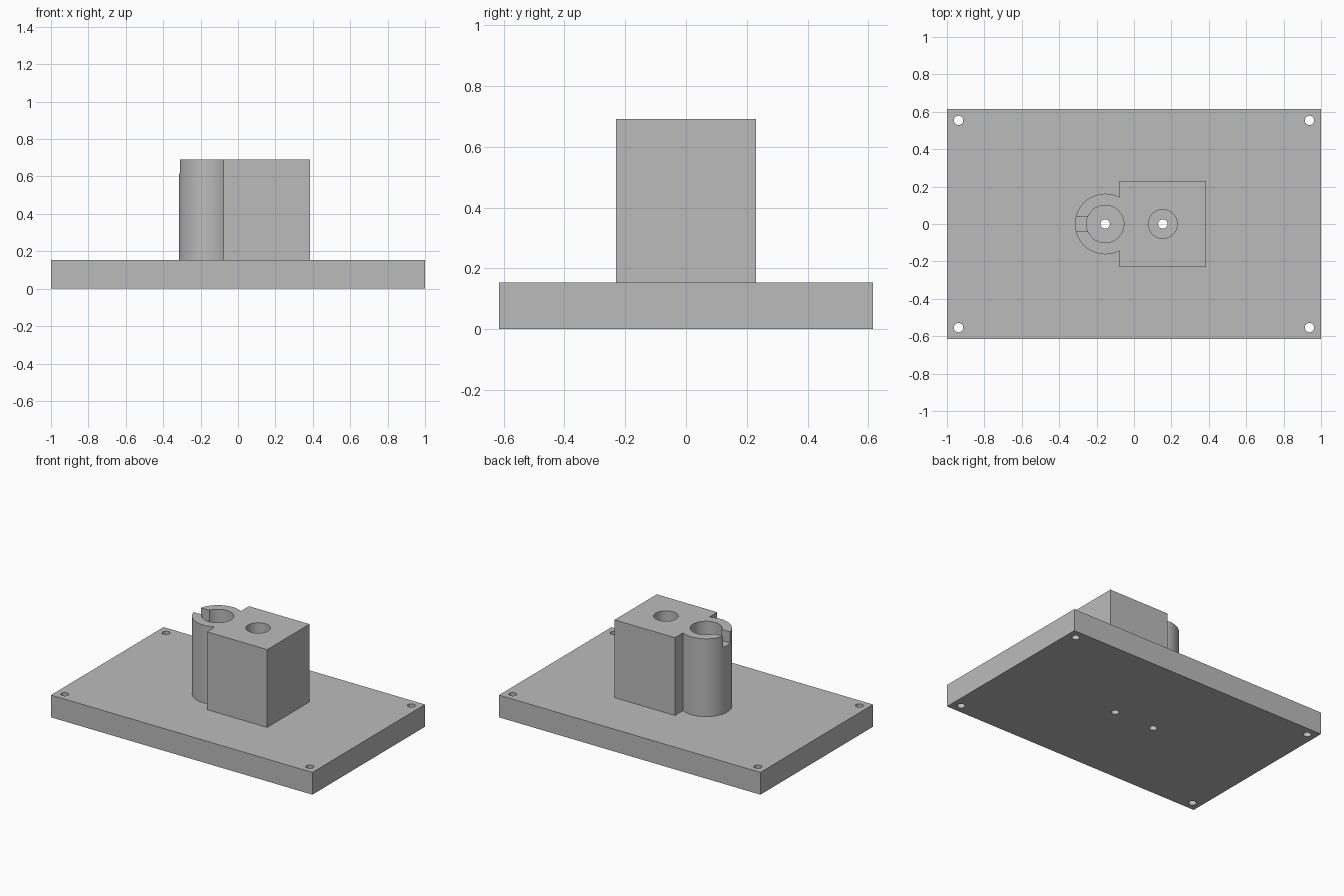
import bpy
import math

old = bpy.data.objects.get("Cube")
if old:
    bpy.data.objects.remove(old, do_unlink=True)

grey = bpy.data.materials.new("plain grey")
grey.use_nodes = True
tone = (0.5, 0.5, 0.5, 1)
grey.diffuse_color = tone
grey.node_tree.nodes["Principled BSDF"].inputs["Base Color"].default_value = tone

PLATE_TOP = 0.154
TOWER_TOP = 0.692
PEG_X = 0.154      # both bores sit this far from the centre
PIN_R = 0.025      # small through holes
ABOVE = TOWER_TOP + 0.1


def finish(name):
    ob = bpy.context.object
    ob.name = name
    ob.data.materials.clear()
    ob.data.materials.append(grey)
    return ob


def box(name, x0, x1, half_y, z0, z1):
    bpy.ops.mesh.primitive_cube_add(size=1, location=((x0 + x1) / 2, 0, (z0 + z1) / 2))
    ob = finish(name)
    ob.scale = (x1 - x0, 2 * half_y, z1 - z0)
    bpy.ops.object.transform_apply(location=True, rotation=True, scale=True)
    return ob


def cylinder(name, x, y, radius, z0, z1, sides=64):
    bpy.ops.mesh.primitive_cylinder_add(vertices=sides, radius=radius, depth=z1 - z0,
                                        location=(x, y, (z0 + z1) / 2))
    ob = finish(name)
    bpy.ops.object.transform_apply(location=True, rotation=True, scale=True)
    return ob


def combine(target, tool, operation):
    mod = target.modifiers.new(tool.name, "BOOLEAN")
    mod.operation = operation
    mod.solver = "EXACT"
    mod.object = tool
    tool.hide_render = True
    bpy.context.view_layer.objects.active = target
    bpy.ops.object.modifier_apply(modifier=mod.name)
    bpy.data.objects.remove(tool, do_unlink=True)


# Base plate with four corner holes and two pin holes
plate = box("base_plate", -1, 1, 0.615, 0, PLATE_TOP)
holes = [(sx * 0.938, sy * 0.554) for sx in (-1, 1) for sy in (-1, 1)]
holes += [(-PEG_X, 0), (PEG_X, 0)]

# Upright block fused with the round column
tower = box("tower", -0.077, 0.385, 0.231, PLATE_TOP - 0.05, TOWER_TOP)
combine(tower, cylinder("column", -PEG_X, 0, 0.162, PLATE_TOP - 0.05, TOWER_TOP), "UNION")
combine(plate, tower, "UNION")

# Wide bores down to the plate, then the small holes through it
combine(plate, cylinder("column_bore", -PEG_X, 0, 0.1, PLATE_TOP, ABOVE), "DIFFERENCE")
combine(plate, cylinder("block_bore", PEG_X, 0, 0.077, PLATE_TOP, ABOVE), "DIFFERENCE")
for x, y in holes:
    combine(plate, cylinder("pin_hole", x, y, PIN_R, -0.1, PLATE_TOP + 0.05, 32), "DIFFERENCE")

# Notch in the rim of the column
combine(plate, box("notch", -0.4, -PEG_X, 0.039, 0.615, ABOVE), "DIFFERENCE")

plate.name = "mounting_base"
bpy.ops.object.select_all(action="DESELECT")
plate.select_set(True)
bpy.context.view_layer.objects.active = plate
bpy.ops.object.shade_smooth_by_angle(angle=math.radians(30))
